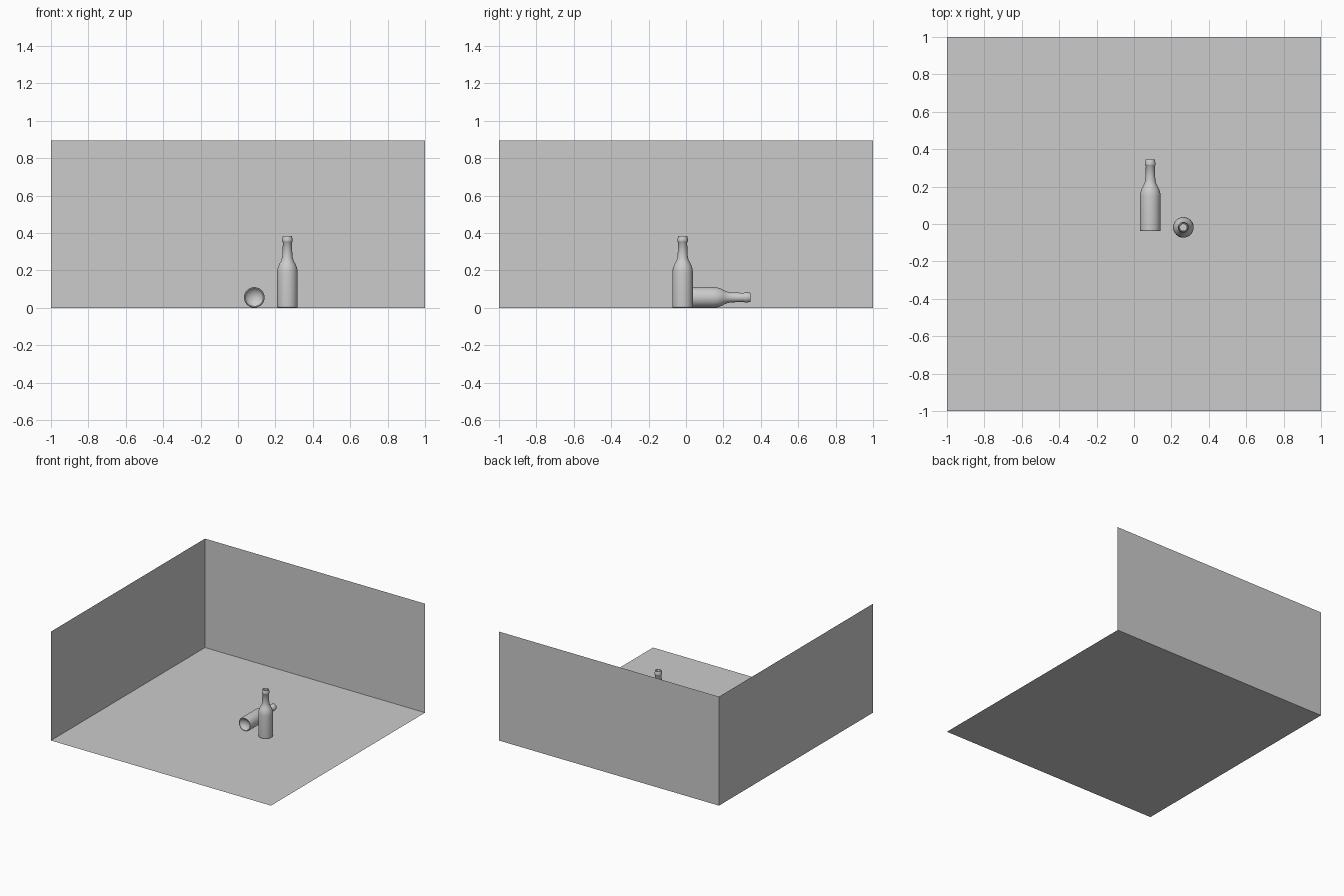
import bpy, bmesh
from math import pi, cos, sin, radians

if "Cube" in bpy.data.objects:
    bpy.data.objects.remove(bpy.data.objects["Cube"])

SEGMENTS = 48
# (radius, height): base hollow, body, shoulder, neck, lip, mouth
PROFILE = [
    (0, 0.024), (0.018, 0.0215), (0.034, 0.014), (0.045, 0.004), (0.048, 0.0),
    (0.052, 0.0), (0.0545, 0.003), (0.055, 0.008), (0.055, 0.185),
    (0.0535, 0.202), (0.0495, 0.218), (0.0435, 0.232), (0.036, 0.246),
    (0.031, 0.257), (0.028, 0.270), (0.0265, 0.285), (0.024, 0.348),
    (0.027, 0.351), (0.0285, 0.358), (0.0275, 0.368), (0.0255, 0.374),
    (0.0255, 0.380), (0.023, 0.383), (0.019, 0.383), (0.018, 0.380),
    (0.018, 0.345), (0, 0.345),
]


def quad(name, corners):
    mesh = bpy.data.meshes.new(name)
    mesh.from_pydata(corners, [], [(0, 1, 2, 3)])
    obj = bpy.data.objects.new(name, mesh)
    bpy.context.collection.objects.link(obj)


def bottle(name, location, rotation=(0, 0, 0)):
    bm = bmesh.new()
    rings = []
    for r, z in PROFILE:
        n = SEGMENTS if r else 1
        rings.append([bm.verts.new((r * cos(2 * pi * i / SEGMENTS),
                                    r * sin(2 * pi * i / SEGMENTS), z))
                      for i in range(n)])
    for a, b in zip(rings, rings[1:]):
        for i in range(SEGMENTS):
            j = (i + 1) % SEGMENTS
            if len(a) == 1:
                bm.faces.new((a[0], b[j], b[i]))
            elif len(b) == 1:
                bm.faces.new((a[i], a[j], b[0]))
            else:
                bm.faces.new((a[i], a[j], b[j], b[i]))
    bmesh.ops.recalc_face_normals(bm, faces=bm.faces)
    mesh = bpy.data.meshes.new(name)
    bm.to_mesh(mesh)
    bm.free()
    obj = bpy.data.objects.new(name, mesh)
    bpy.context.collection.objects.link(obj)
    obj.location = location
    obj.rotation_euler = rotation
    bpy.ops.object.select_all(action='DESELECT')
    obj.select_set(True)
    bpy.context.view_layer.objects.active = obj
    bpy.ops.object.shade_smooth_by_angle(angle=radians(50))


# Room corner: floor and two thin walls
H = 0.895
quad("floor", [(-1, -1, 0), (1, -1, 0), (1, 1, 0), (-1, 1, 0)])
quad("back_wall", [(-1, 1, 0), (1, 1, 0), (1, 1, H), (-1, 1, H)])
quad("left_wall", [(-1, -1, 0), (-1, 1, 0), (-1, 1, H), (-1, -1, H)])

# One bottle upright, one lying with its neck toward the back
bottle("standing_bottle", (0.264, -0.018, 0.002))
bottle("lying_bottle", (0.087, -0.038, 0.056), (-pi / 2, 0, 0))
